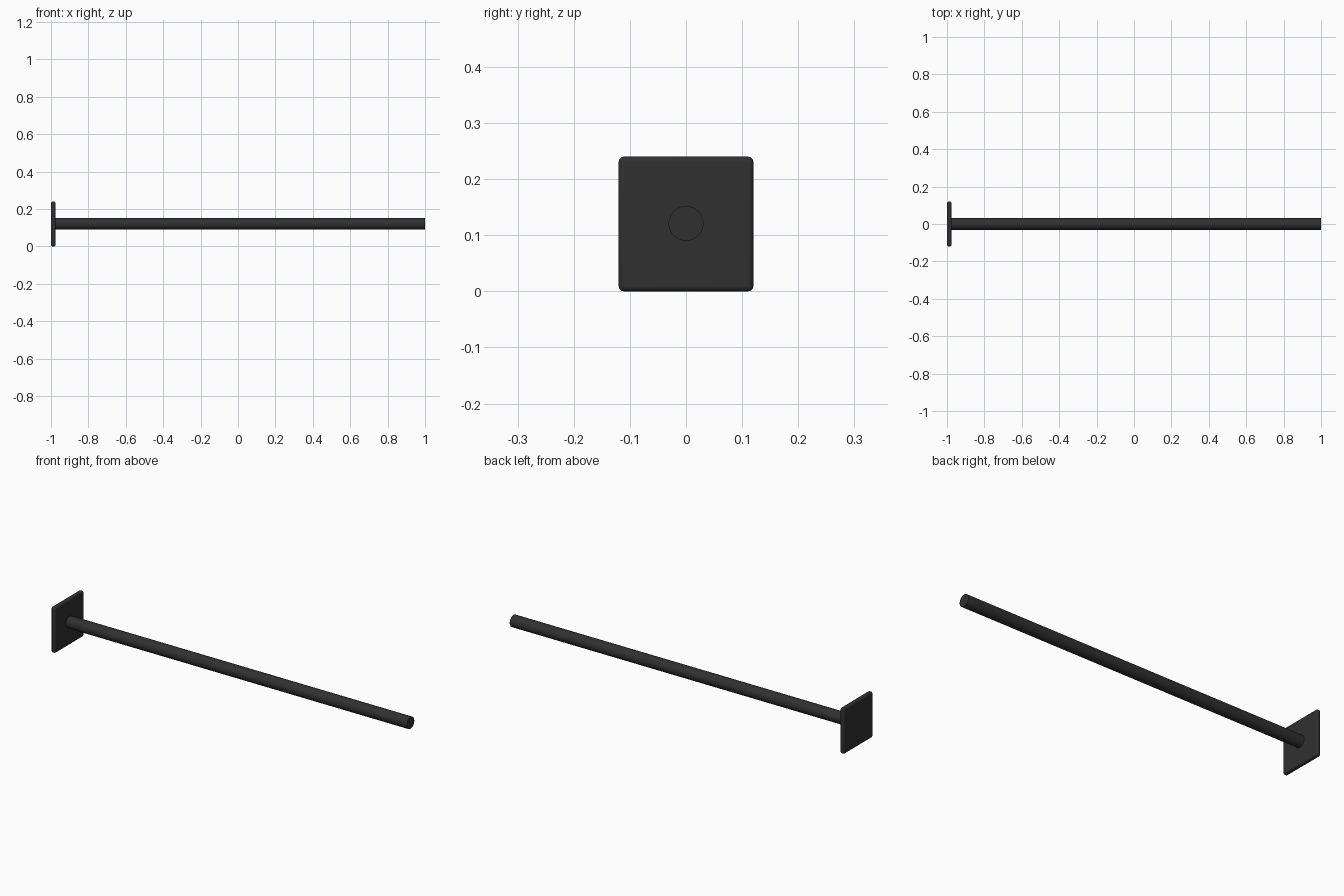
import bpy
import math

if "Cube" in bpy.data.objects:
    bpy.data.objects.remove(bpy.data.objects["Cube"])

mat = bpy.data.materials.new("black_metal")
mat.diffuse_color = (0.03, 0.03, 0.03, 1)
mat.use_nodes = True
mat.node_tree.nodes["Principled BSDF"].inputs["Base Color"].default_value = mat.diffuse_color

THICK = 0.024
MID_Z = 0.12


def finish(obj, name):
    obj.name = name
    obj.data.materials.append(mat)
    bpy.ops.object.shade_smooth_by_angle(angle=math.radians(35))


# Square mounting plate with softened edges
bpy.ops.mesh.primitive_cube_add(size=1, location=(-1 + THICK / 2, 0, MID_Z))
plate = bpy.context.object
plate.scale = (THICK, 0.24, 0.24)
bpy.ops.object.transform_apply(location=False, rotation=False, scale=True)
bevel = plate.modifiers.new("soft_edges", 'BEVEL')
bevel.width = 0.009
bevel.segments = 3
finish(plate, "mounting_plate")

# Round bar running from the plate to the free end
start, end = -1 + THICK * 0.5, 1.0
bpy.ops.mesh.primitive_cylinder_add(
    vertices=48, radius=0.031, depth=end - start,
    location=((start + end) / 2, 0, MID_Z + 0.001),
    rotation=(0, math.pi / 2, 0))
finish(bpy.context.object, "round_bar")
